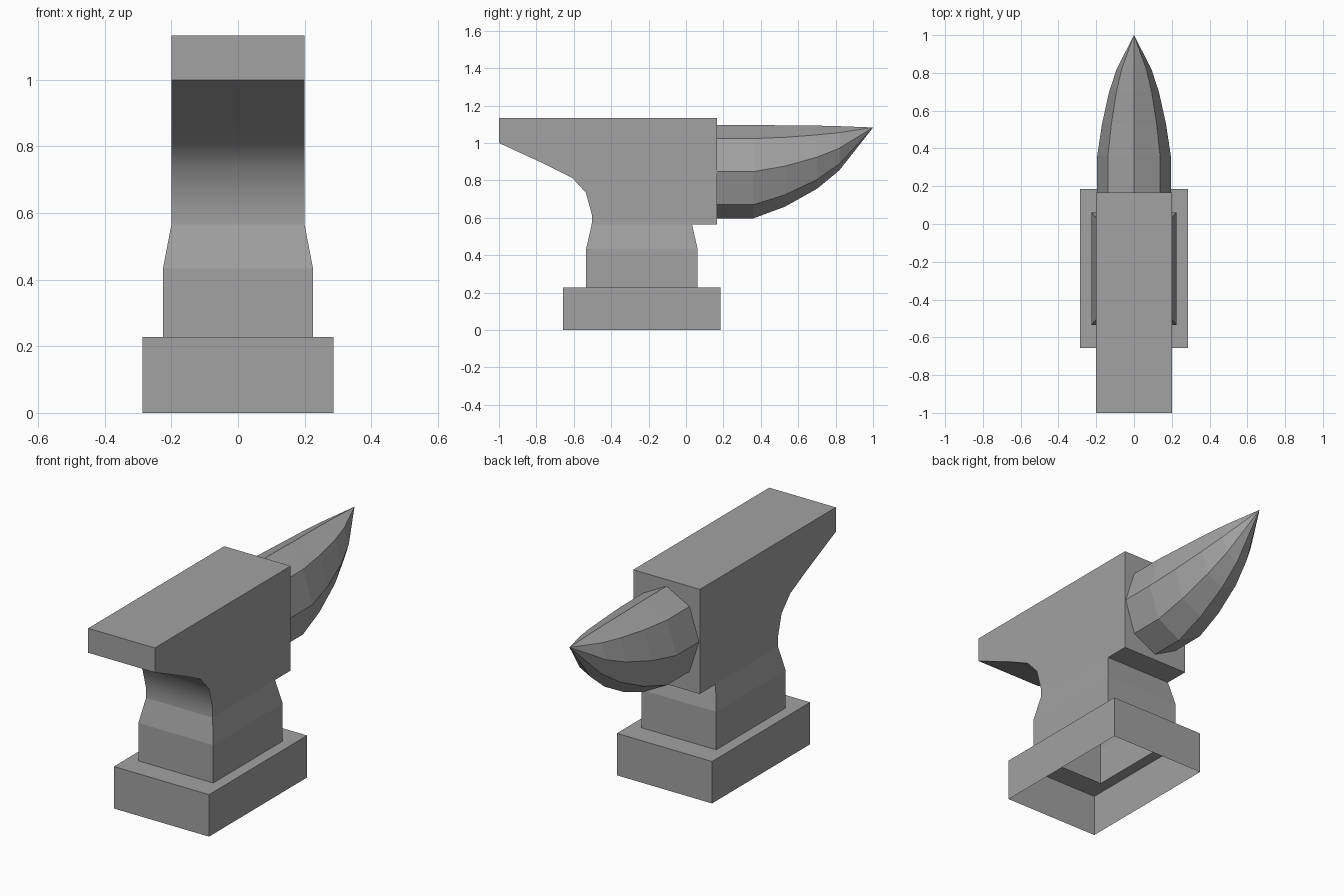
import bpy
import bmesh
from math import cos, sin, pi

cube = bpy.data.objects.get("Cube")
if cube:
    bpy.data.objects.remove(cube, do_unlink=True)

iron = bpy.data.materials.new("grey iron")
iron.use_nodes = True
GREY = (0.36, 0.36, 0.36, 1)
iron.diffuse_color = GREY
iron.node_tree.nodes["Principled BSDF"].inputs["Base Color"].default_value = GREY


def finish(name, bm, flip_check=True):
    """Turn a bmesh into a named object with the iron material."""
    bmesh.ops.recalc_face_normals(bm, faces=bm.faces)
    mesh = bpy.data.meshes.new(name)
    bm.to_mesh(mesh)
    bm.free()
    mesh.materials.append(iron)
    obj = bpy.data.objects.new(name, mesh)
    bpy.context.collection.objects.link(obj)
    return obj


def bridge(bm, lower, upper):
    """Join two closed loops of equal length with quads."""
    n = len(lower)
    for i in range(n):
        j = (i + 1) % n
        bm.faces.new((lower[i], lower[j], upper[j], upper[i]))


# Stepped foot and neck: hollow stack of rectangles, open at the bottom
CENTRE_Y = -0.236
stack = [(0.286, 0.421, 0), (0.286, 0.421, 0.228), (0.225, 0.298, 0.228),
         (0.225, 0.298, 0.434), (0.2, 0.268, 0.565)]
bm = bmesh.new()
loops = [[bm.verts.new((sx * hx, CENTRE_Y + sy * hy, z))
          for sx, sy in ((-1, -1), (1, -1), (1, 1), (-1, 1))]
         for hx, hy, z in stack]
for a, b in zip(loops, loops[1:]):
    bridge(bm, a, b)
finish("foot_and_neck", bm)

# Body: side profile carried across the width, open where it meets the neck
profile = [(0.032, 0.565), (0.167, 0.565), (0.167, 1.133), (-1, 1.133), (-1, 1),
           (-0.75, 0.885), (-0.61, 0.815), (-0.535, 0.734), (-0.503, 0.616), (-0.504, 0.565)]
bm = bmesh.new()
sides = [[bm.verts.new((x, y, z)) for y, z in profile] for x in (-0.2, 0.2)]
for side in sides:
    bm.faces.new(side)
for i in range(len(profile) - 1):
    bm.faces.new((sides[0][i], sides[0][i + 1], sides[1][i + 1], sides[1][i]))
body = finish("body", bm)

# Smooth only the curved throat under the heel
bpy.ops.object.select_all(action='DESELECT')
body.select_set(True)
bpy.context.view_layer.objects.active = body
bpy.ops.object.shade_smooth_by_angle(angle=pi / 6)
for face in body.data.polygons:
    throat = abs(face.normal.x) < 0.5 and face.center.y < -0.4 and face.center.z < 0.95
    face.use_smooth = throat

# Horn: eight-sided sections (y, middle height, half height) drawn to a point
sections = [(0.167, 0.847, 0.25), (0.36, 0.847, 0.25), (0.53, 0.877, 0.217),
            (0.7, 0.924, 0.169), (0.82, 0.972, 0.118)]
bm = bmesh.new()
rings = [[bm.verts.new((0.78 * r * cos(k * pi / 4), y, z + r * sin(k * pi / 4)))
          for k in range(8)] for y, z, r in sections]
for a, b in zip(rings, rings[1:]):
    bridge(bm, a, b)
bm.faces.new(rings[0])
tip = bm.verts.new((0, 1, 1.083))
for k in range(8):
    bm.faces.new((rings[-1][k], rings[-1][(k + 1) % 8], tip))
finish("horn", bm)
